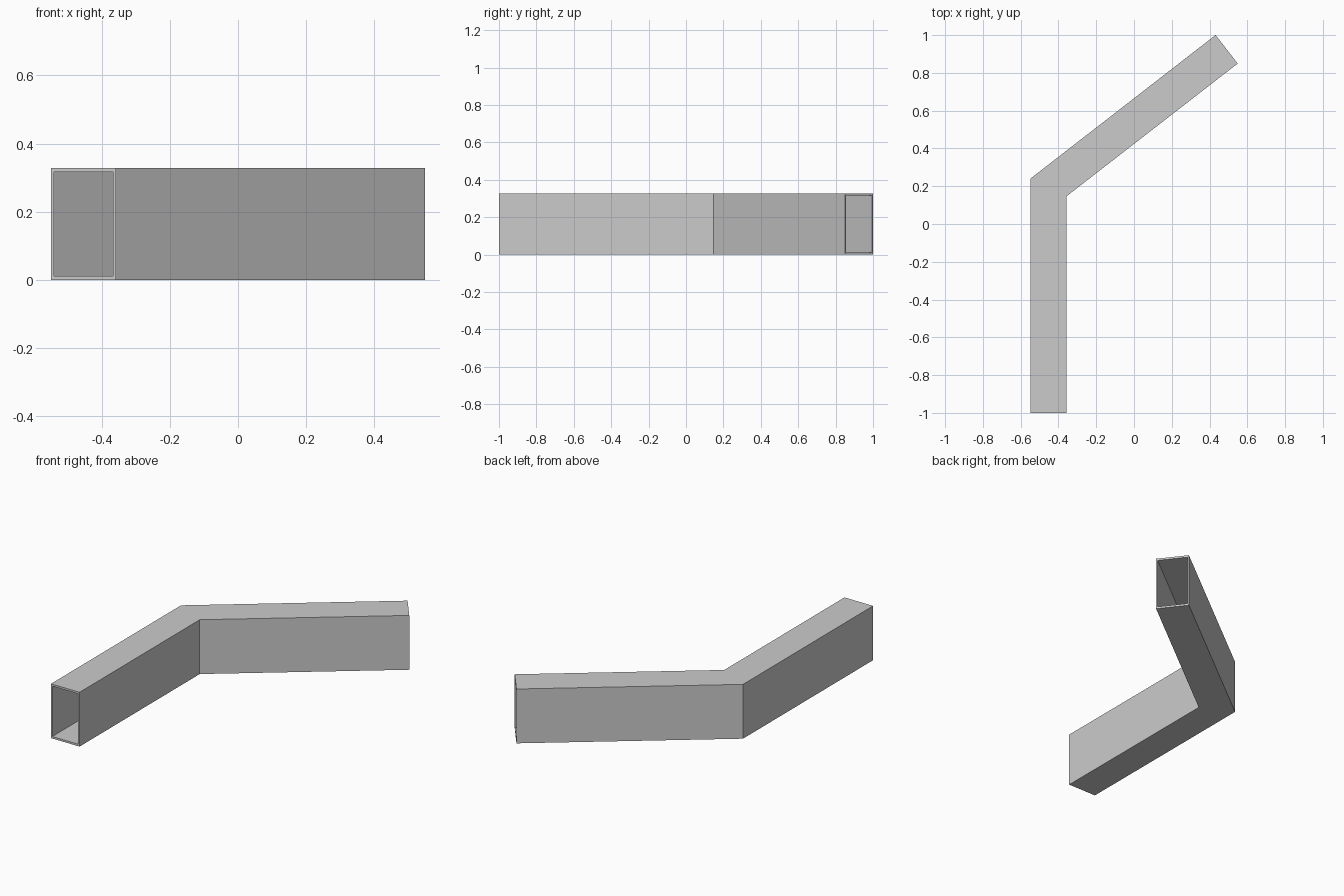
import bpy, bmesh
from mathutils import Vector

if "Cube" in bpy.data.objects:
    bpy.data.objects.remove(bpy.data.objects["Cube"])

W, H = 0.191, 0.328          # outer section
WALL_X, WALL_Z = 0.009, 0.012
PATH = [Vector(p) for p in ((-0.4535, -1.0), (-0.4535, 0.193), (0.4905, 0.925))]


def side_vectors(path):
    """Sideways unit offsets per station, stretched at the mitred bend."""
    dirs = [(b - a).normalized() for a, b in zip(path, path[1:])]
    norms = [Vector((d.y, -d.x)) for d in dirs]
    out = [norms[0]]
    for n0, n1 in zip(norms, norms[1:]):
        m = (n0 + n1).normalized()
        out.append(m / m.dot(n0))
    return out + [norms[-1]]


bm = bmesh.new()


def sweep(half, z0, z1):
    corners = ((-half, z0), (half, z0), (half, z1), (-half, z1))
    return [[bm.verts.new((*(p + s * k), z)) for k, z in corners]
            for p, s in zip(PATH, side_vectors(PATH))]


def bridge(a, b):
    for i in range(4):
        j = (i + 1) % 4
        bm.faces.new((a[i], a[j], b[j], b[i]))


# outer skin and inner bore
outer = sweep(W / 2, 0, H)
inner = sweep(W / 2 - WALL_X, WALL_Z, H - WALL_Z)
for rings in (outer, inner):
    for a, b in zip(rings, rings[1:]):
        bridge(a, b)

# rims at the two open ends
for k in (0, -1):
    bridge(outer[k], inner[k])

bmesh.ops.recalc_face_normals(bm, faces=bm.faces)
mesh = bpy.data.meshes.new("bent_duct")
bm.to_mesh(mesh)
bm.free()
bpy.context.collection.objects.link(bpy.data.objects.new("bent_duct", mesh))
